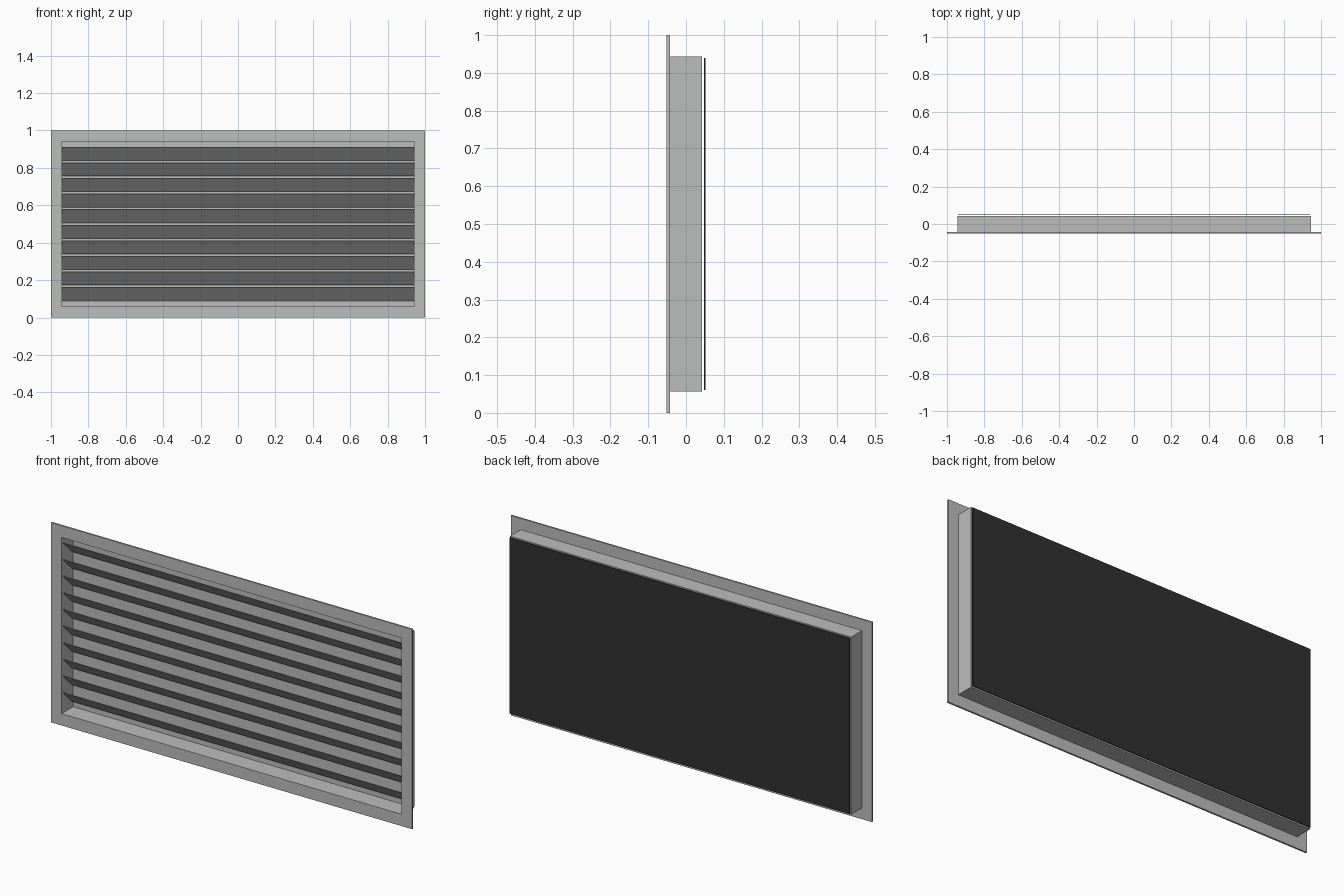
import bpy
from math import radians

cube = bpy.data.objects.get("Cube")
if cube:
    bpy.data.objects.remove(cube, do_unlink=True)


def material(name, rgb):
    mat = bpy.data.materials.new(name)
    mat.use_nodes = True
    mat.diffuse_color = (*rgb, 1)
    mat.node_tree.nodes["Principled BSDF"].inputs["Base Color"].default_value = (*rgb, 1)
    return mat


grey = material("grey metal", (0.50, 0.51, 0.50))
black = material("black mesh", (0.03, 0.03, 0.03))


def box(name, centre, size, mat, tilt=0):
    bpy.ops.mesh.primitive_cube_add(size=1, location=centre, rotation=(tilt, 0, 0))
    obj = bpy.context.object
    obj.name = name
    obj.scale = size
    obj.data.materials.append(mat)
    return obj


def ring(name, outer, inner, y_front, y_back, mat):
    """Rectangular ring around the middle of the grille; sizes are half extents."""
    (ox, oz), (ix, iz) = outer, inner
    verts = [(sx * hx, y, 0.5 + sz * hz)
             for y in (y_front, y_back)
             for hx, hz in ((ox, oz), (ix, iz))
             for sx, sz in ((-1, -1), (1, -1), (1, 1), (-1, 1))]
    faces = []
    for i in range(4):
        j = (i + 1) % 4
        faces += [(i, j, 4 + j, 4 + i), (8 + j, 8 + i, 12 + i, 12 + j),
                  (j, i, 8 + i, 8 + j), (4 + i, 4 + j, 12 + j, 12 + i)]
    mesh = bpy.data.meshes.new(name)
    mesh.from_pydata(verts, [], faces)
    mesh.materials.append(mat)
    obj = bpy.data.objects.new(name, mesh)
    bpy.context.collection.objects.link(obj)
    return obj


# Front flange and the duct sleeve behind it
ring("front_flange", (1, 0.5), (0.942, 0.441), -0.051, -0.042, grey)
ring("sleeve", (0.945, 0.444), (0.942, 0.441), -0.042, 0.043, grey)

# Backing plate closing the sleeve, with the dark sheet just behind it
box("backing_plate", (0, 0.0415, 0.5), (1.884, 0.003, 0.882), grey)
box("rear_sheet", (0, 0.049, 0.5), (1.884, 0.004, 0.88), black)

# Ten slanted slats, front edge high and back edge low
for i in range(10):
    box(f"slat_{i + 1}", (0, -0.004, 0.126 + i * 0.0833), (1.884, 0.1, 0.003),
        grey, radians(-45))
